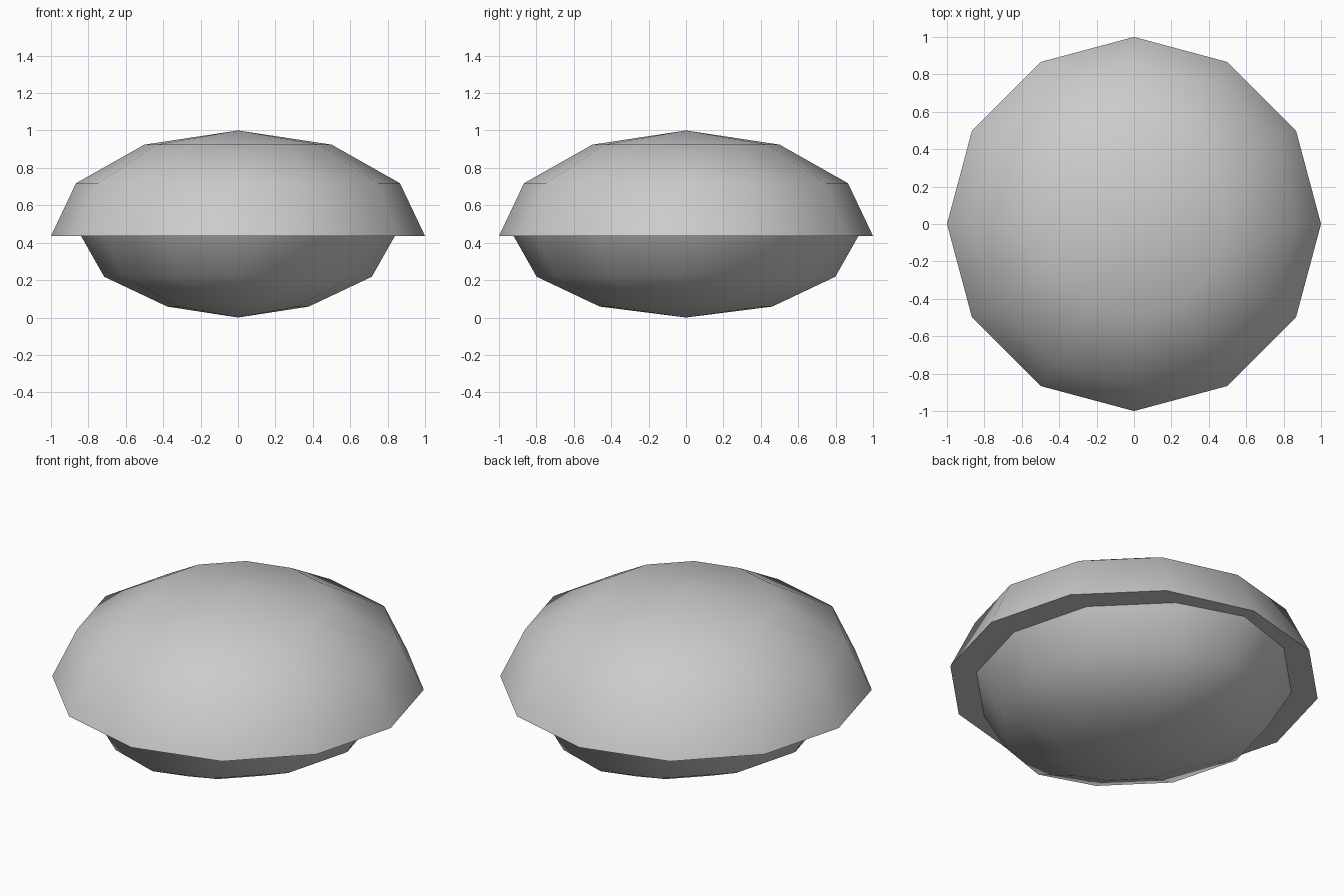
import bpy, bmesh, math

if "Cube" in bpy.data.objects:
    bpy.data.objects.remove(bpy.data.objects["Cube"])

SIDES = 12
RIM_Z = 0.436      # height of the flat rim
UNDER_R = 0.922    # radius of the lower bowl before narrowing
NARROW = 0.083     # sideways pinch of the lower bowl

bm = bmesh.new()


def ring(r, z, pinch=0.0):
    verts = []
    for i in range(SIDES):
        a = 2 * math.pi * i / SIDES
        x, y = r * math.cos(a), r * math.sin(a)
        # each half slides toward the middle, stopping at the centre line
        x = math.copysign(max(abs(x) - pinch, 0.0), x)
        verts.append(bm.verts.new((x, y, z)))
    return verts


def elevation(k):
    return math.radians(30 * k)


# Upper dome rings from top to rim, then lower bowl rings from rim to bottom
rings = [ring(math.cos(elevation(k)), RIM_Z + (1 - RIM_Z) * math.sin(elevation(k)))
         for k in (2, 1, 0)]
rings += [ring(UNDER_R * math.cos(elevation(k)), RIM_Z * (1 - math.sin(elevation(k))), NARROW)
          for k in (0, 1, 2)]
top = bm.verts.new((0, 0, 1))
bottom = bm.verts.new((0, 0, 0))

# Skin the rings and close both poles
for i in range(SIDES):
    j = (i + 1) % SIDES
    bm.faces.new((top, rings[0][i], rings[0][j]))
    for a, b in zip(rings, rings[1:]):
        bm.faces.new((a[i], b[i], b[j], a[j]))
    bm.faces.new((rings[-1][i], bottom, rings[-1][j]))
bmesh.ops.recalc_face_normals(bm, faces=bm.faces)

mesh = bpy.data.meshes.new("domed_shell")
bm.to_mesh(mesh)
bm.free()
shell = bpy.data.objects.new("domed_shell", mesh)
bpy.context.collection.objects.link(shell)

# Smooth curves, crisp rim
bpy.context.view_layer.objects.active = shell
shell.select_set(True)
bpy.ops.object.shade_smooth_by_angle(angle=math.radians(45))
